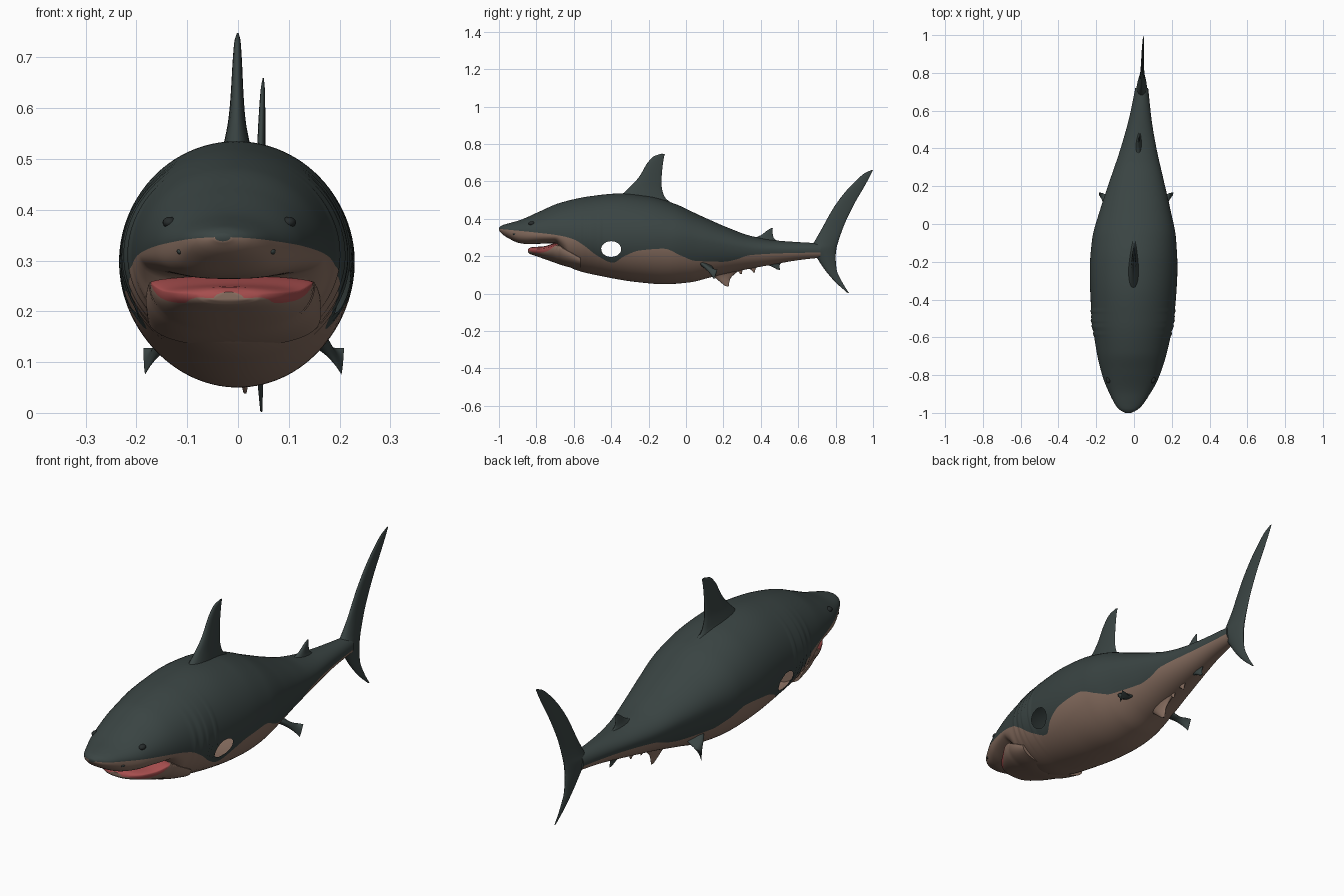
import bpy, bmesh, math
from mathutils import Vector

if "Cube" in bpy.data.objects:
    bpy.data.objects.remove(bpy.data.objects["Cube"])


def material(name, rgb):
    m = bpy.data.materials.new(name)
    m.diffuse_color = (*rgb, 1)
    m.use_nodes = True
    m.node_tree.nodes["Principled BSDF"].inputs["Base Color"].default_value = m.diffuse_color
    return m


SLATE = material("slate skin", (0.042, 0.058, 0.056))
BROWN = material("brown belly", (0.25, 0.16, 0.12))
RED = material("red mouth", (0.38, 0.075, 0.075))
BLACK = material("dark eye", (0.02, 0.025, 0.025))


def curve(*pts):
    """Smooth, overshoot-free interpolation through (y, value) pairs."""
    xs, vs = [p[0] for p in pts], [p[1] for p in pts]
    n = len(pts)
    d = [(vs[i + 1] - vs[i]) / (xs[i + 1] - xs[i]) for i in range(n - 1)]
    m = [d[0]] + [2 * a * b / (a + b) if a * b > 0 else 0 for a, b in zip(d, d[1:])] + [d[-1]]

    def f(x):
        x = min(max(x, xs[0]), xs[-1])
        i = max(k for k in range(n - 1) if xs[k] <= x)
        h = xs[i + 1] - xs[i]
        t = (x - xs[i]) / h
        return (vs[i] * (1 + 2 * t) * (1 - t) ** 2 + vs[i + 1] * t * t * (3 - 2 * t)
                + h * t * (1 - t) * (m[i] * (1 - t) - m[i + 1] * t))
    return f


# The whole fish is gently bent sideways along this centre line
bend = curve((-1, -.03), (-.82, -.017), (-.45, -.005), (-.1, 0), (.1, .008),
             (.4, .024), (.7, .04), (1, .05))


def finish(name, bm, mats, angle=50):
    for v in bm.verts:
        v.co.x += bend(v.co.y)
    bmesh.ops.recalc_face_normals(bm, faces=bm.faces)
    mesh = bpy.data.meshes.new(name)
    bm.to_mesh(mesh)
    bm.free()
    for m in mats:
        mesh.materials.append(m)
    ob = bpy.data.objects.new(name, mesh)
    bpy.context.collection.objects.link(ob)
    bpy.ops.object.select_all(action='DESELECT')
    ob.select_set(True)
    bpy.context.view_layer.objects.active = ob
    bpy.ops.object.shade_smooth_by_angle(angle=math.radians(angle))
    return ob


def loft(rings, mat_rule=lambda k: 0):
    bm = bmesh.new()
    rows = [[bm.verts.new(p) for p in r] for r in rings]
    n = len(rows[0])
    for a, b in zip(rows, rows[1:]):
        for k in range(n):
            j = (k + 1) % n
            bm.faces.new((a[k], a[j], b[j], b[k])).material_index = mat_rule(k)
    bm.faces.new(rows[0])
    bm.faces.new(rows[-1])
    return bm


N1, N2 = 24, 30   # segments below / above the colour line on each side


def section(y, top, bot, mid, half, line, n_low=2.0, gill=0.0):
    """Cross-section with one vertex row exactly on the colour line."""
    line = min(max(line, bot + .002), top - .002)
    if line < mid:
        tb = -math.asin(((mid - line) / (mid - bot)) ** (n_low / 2))
    else:
        tb = math.asin((line - mid) / (top - mid))
    q = math.pi / 2
    ts = [-q + (tb + q) * i / N1 for i in range(N1)] + [tb + (q - tb) * i / N2 for i in range(N2 + 1)]
    side = []
    for t in ts:
        c, s = max(math.cos(t), 0), math.sin(t)
        if t < 0:
            x, z = half * c ** (2 / n_low), mid - (mid - bot) * (-s) ** (2 / n_low)
        else:
            x, z = half * c, mid + (top - mid) * s
        side.append((x + gill * c ** 4, y, z))
    side[0] = (0, y, bot)
    side[-1] = (0, y, top)
    return side + [(-x, y, z) for x, y, z in side[-2:0:-1]]


def below_line(k):
    return k < N1 or k >= N1 + 2 * N2 + N1 - N1


# Body profiles along the length
top = curve((-1, .352), (-.985, .364), (-.95, .375), (-.89, .392), (-.78, .44), (-.68, .483),
            (-.515, .52), (-.355, .535), (-.2, .52), (-.06, .48), (.07, .42), (.23, .35),
            (.34, .31), (.47, .285), (.72, .268))
bottom = curve((-1, .338), (-.985, .32), (-.96, .302), (-.89, .27), (-.84, .264), (-.76, .267),
               (-.7, .268), (-.66, .22), (-.62, .14), (-.46, .095), (-.25, .06), (-.115, .05),
               (.02, .06), (.125, .085), (.285, .122), (.445, .152), (.61, .18), (.72, .192))
half = curve((-1, .015), (-.985, .045), (-.96, .07), (-.925, .092), (-.82, .145), (-.66, .19),
             (-.45, .222), (-.24, .232), (-.08, .222), (.08, .185), (.24, .14), (.4, .095),
             (.555, .06), (.72, .034))
middle = curve((-1, .345), (-.9, .335), (-.65, .315), (-.3, .3), (0, .29), (.2, .262), (.4, .235), (.72, .23))
line = curve((-1, .346), (-.835, .33), (-.675, .31), (-.6, .29), (-.55, .26), (-.47, .2),
             (-.39, .165), (-.33, .2), (-.25, .23), (-.12, .24), (-.02, .2), (.05, .175),
             (.2, .17), (.26, .18), (.34, .205), (.5, .215), (.72, .22))
flat = curve((-1, 2), (-.88, 2.8), (-.7, 2.8), (-.6, 2), (.72, 2))


def gill(y):   # five overlapping gill flaps
    u = (y + .6) / .15
    return .007 * ((u * 5) % 1) if 0 < u < 1 else 0


ys = [-1, -.997, -.992, -.985, -.977, -.968] + [-.96 + .01 * i for i in range(169)]
body = loft([section(y, top(y), bottom(y), middle(y), half(y), line(y), flat(y), gill(y)) for y in ys],
            lambda k: 1 if below_line(k) else 0)

# Open round holes through the hollow body where the side fins would join
HY, HZ, RY, RZ = -.4, .238, .054, .042
gone = [f for f in body.faces
        if ((f.calc_center_median().y - HY) / RY) ** 2 + ((f.calc_center_median().z - HZ) / RZ) ** 2 < 1
        and abs(f.calc_center_median().x) > .05]
bmesh.ops.delete(body, geom=gone, context='FACES')
for v in body.verts:
    if v.is_boundary:
        a = math.atan2((v.co.z - HZ) / RZ, (v.co.y - HY) / RY)
        v.co.y, v.co.z = HY + RY * math.cos(a), HZ + RZ * math.sin(a)
finish("body", body, [SLATE, BROWN])

# Lower jaw with a red lip and mouth floor
jtop = curve((-.845, .238), (-.83, .247), (-.76, .253), (-.69, .27), (-.65, .25), (-.56, .2))
jbot = curve((-.845, .222), (-.835, .212), (-.8, .2), (-.755, .184), (-.62, .14), (-.56, .13))
jhalf = curve((-.845, .03), (-.835, .065), (-.81, .098), (-.77, .125), (-.7, .16), (-.62, .172), (-.56, .17))
jlip = curve((-.845, .012), (-.8, .034), (-.74, .03), (-.69, .01), (-.67, .002), (-.56, .002))
jaw = loft([section(y, jtop(y), jbot(y), jtop(y) - .014, jhalf(y), jtop(y) - jlip(y), 2.3)
            for y in [-.845, -.842, -.838] + [-.835 + .01 * i for i in range(28)]],
           lambda k: 0 if below_line(k) else 1)
finish("lower_jaw", jaw, [BROWN, RED])


def fin(name, rows, mat, normal=(1, 0, 0)):
    """Loft foil sections given as (leading point, trailing point, half thickness)."""
    normal = Vector(normal).normalized()
    rings = []
    steps = 6   # smooth the outline between the given rows
    cols = [curve(*[(i, (*r[0], *r[1], r[2])[c]) for i, r in enumerate(rows)]) for c in range(7)]
    for i in range((len(rows) - 1) * steps + 1):
        v = [c(i / steps) for c in cols]
        lead, trail, t = Vector(v[:3]), Vector(v[3:6]), v[6]
        ring = []
        for k in range(20):
            a = 2 * math.pi * k / 20
            u = (1 - math.cos(a)) / 2
            ring.append(lead.lerp(trail, u) + normal * t * math.sin(a) * (1.25 - .6 * u))
        rings.append(ring)
    return finish(name, loft(rings), [mat], 60)


def flat_fin(name, rows, mat):
    return fin(name, [((0, a, b), (0, c, d), t) for a, b, c, d, t in rows], mat)


flat_fin("dorsal_fin", [(-.39, .49, -.03, .455, .04), (-.335, .537, -.115, .518, .026),
                        (-.29, .58, -.13, .575, .017), (-.25, .625, -.13, .62, .013),
                        (-.205, .7, -.124, .69, .009), (-.17, .735, -.118, .728, .006),
                        (-.13, .748, -.113, .746, .002)], SLATE)
flat_fin("second_dorsal_fin", [(.33, .285, .51, .268, .02), (.4, .312, .468, .3, .01),
                               (.435, .338, .462, .335, .005), (.455, .35, .464, .35, .002)], SLATE)
flat_fin("tail_fin", [(.863, .004, .872, .002, .002), (.8, .06, .833, .065, .006),
                      (.74, .13, .805, .13, .012), (.695, .197, .8, .195, .022),
                      (.66, .235, .805, .245, .028), (.685, .275, .815, .28, .022),
                      (.725, .345, .845, .365, .013), (.795, .468, .9, .48, .009),
                      (.875, .57, .955, .575, .007), (.955, .643, .985, .63, .004),
                      (.99, .66, 1, .66, .001)], SLATE)

# Small brown fins under the belly and the dark one near the tail
flat_fin("belly_fin", [(.12, .11, .33, .15, .03), (.155, .085, .26, .105, .016),
                       (.185, .06, .235, .075, .009), (.21, .04, .228, .038, .003)], BROWN)
for i, (y, z, drop) in enumerate([(.29, .135, .03), (.36, .145, .032)]):
    flat_fin(f"belly_ridge_{i}", [(y - .05, z, y + .04, z + .015, .012),
                                  (y - .01, z - drop * .6, y + .012, z - drop * .4, .006),
                                  (y, z - drop, y + .008, z - drop, .002)], BROWN)
flat_fin("anal_fin", [(.4, .16, .53, .18, .014), (.45, .148, .5, .15, .008),
                      (.485, .13, .503, .125, .003)], SLATE)

for s, side in ((1, "right"), (-1, "left")):
    # Pelvic fins sweep out, down and back
    fin(f"{side}_pelvic_fin", [((s * .11, .03, .185), (s * .1, .14, .15), .025),
                               ((s * .155, .09, .145), (s * .15, .15, .13), .016),
                               ((s * .178, .13, .105), (s * .175, .163, .128), .008),
                               ((s * .193, .15, .076), (s * .197, .168, .128), .002)],
        SLATE, (s * .75, -.1, .6))
    # Eyes and nostrils sit almost flush with the head
    for name, y, z, r, mat in (("eye", -.825, .375, .014, BLACK), ("nostril", -.915, .318, .008, SLATE)):
        mid, h = middle(y), half(y)
        span = top(y) - mid if z > mid else mid - bottom(y)
        x = h * math.sqrt(1 - ((z - mid) / span) ** 2)
        bm = bmesh.new()
        bmesh.ops.create_uvsphere(bm, u_segments=16, v_segments=10, radius=r)
        for v in bm.verts:
            v.co = Vector((s * (x - r * .4), y, z)) + Vector((v.co.x, v.co.y * 1.3, v.co.z * .8))
        finish(f"{side}_{name}", bm, [mat])
